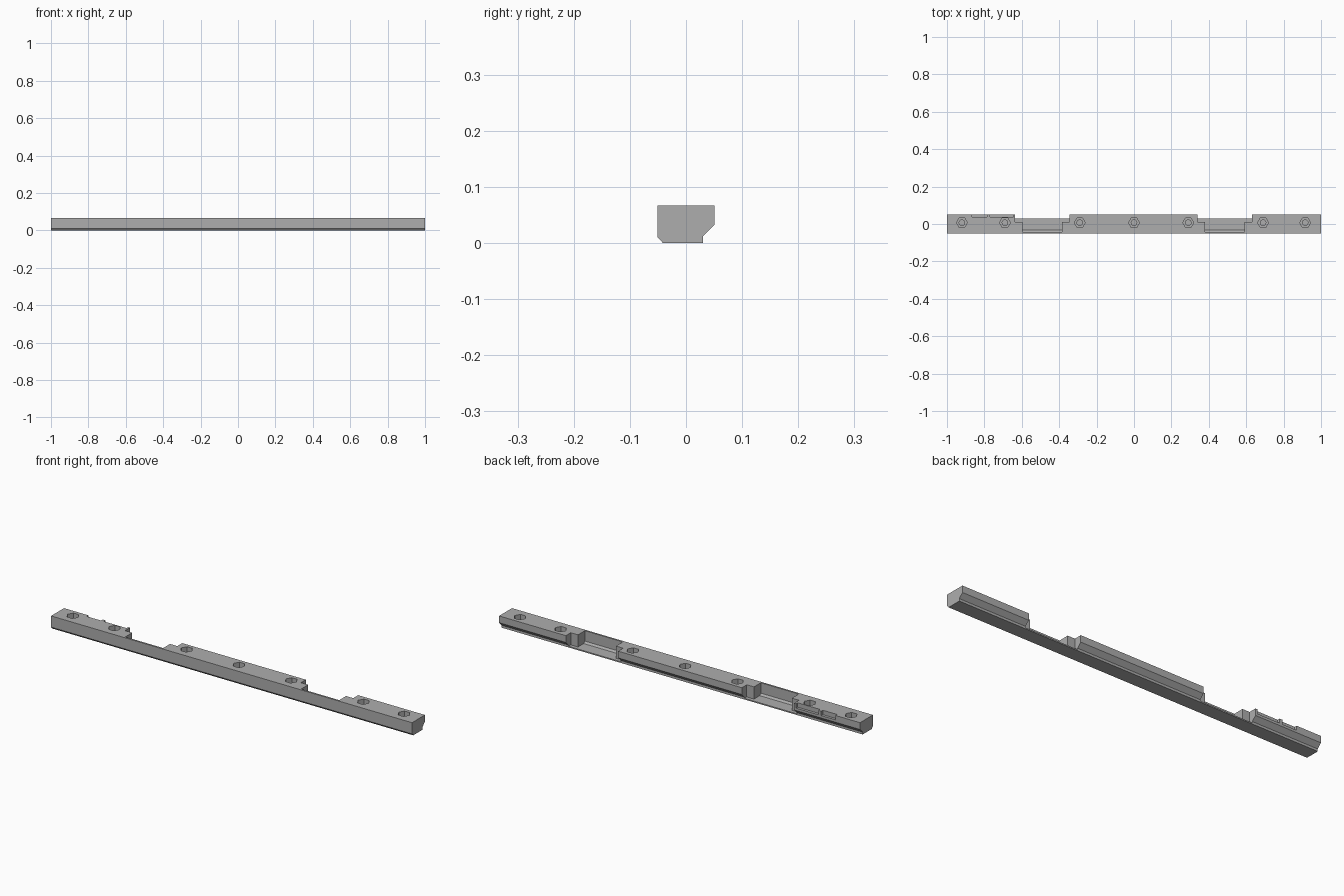
import bpy, bmesh
from mathutils import Vector

if "Cube" in bpy.data.objects:
    bpy.data.objects.remove(bpy.data.objects["Cube"], do_unlink=True)

TOP = 0.067
FLOOR = 0.006

grey = bpy.data.materials.new("plain grey")
grey.use_nodes = True
grey.diffuse_color = (0.42, 0.42, 0.42, 1)
grey.node_tree.nodes["Principled BSDF"].inputs["Base Color"].default_value = (0.42, 0.42, 0.42, 1)


def finish(bm, name):
    bmesh.ops.recalc_face_normals(bm, faces=bm.faces)
    mesh = bpy.data.meshes.new(name)
    bm.to_mesh(mesh)
    bm.free()
    mesh.materials.append(grey)
    obj = bpy.data.objects.new(name, mesh)
    bpy.context.collection.objects.link(obj)
    return obj


def prism(name, profile, x0, x1):
    """Extrude a (y, z) profile along x."""
    bm = bmesh.new()
    face = bm.faces.new([bm.verts.new((x0, y, z)) for y, z in profile])
    ext = bmesh.ops.extrude_face_region(bm, geom=[face])
    verts = [v for v in ext["geom"] if isinstance(v, bmesh.types.BMVert)]
    bmesh.ops.translate(bm, verts=verts, vec=Vector((x1 - x0, 0, 0)))
    return finish(bm, name)


def block(name, x0, x1, y0, y1, z0, z1):
    return prism(name, [(y0, z0), (y1, z0), (y1, z1), (y0, z1)], x0, x1)


def bore(name, x, y, radius, sides, z0):
    """Upright cylinder from z0 to above the top."""
    bm = bmesh.new()
    bmesh.ops.create_cone(bm, cap_ends=True, segments=sides, radius1=radius,
                          radius2=radius, depth=0.1)
    # Turn the hexagons so that their points face along x
    if sides == 6:
        for v in bm.verts:
            v.co.x, v.co.y = v.co.y, v.co.x
    bmesh.ops.translate(bm, verts=bm.verts, vec=Vector((x, y, z0 + 0.05)))
    return finish(bm, name)


def cut(target, cutter):
    mod = target.modifiers.new("cut", 'BOOLEAN')
    mod.operation = 'DIFFERENCE'
    mod.solver = 'EXACT'
    mod.object = cutter
    bpy.context.view_layer.objects.active = target
    bpy.ops.object.modifier_apply(modifier=mod.name)
    bpy.data.objects.remove(cutter, do_unlink=True)


# Main rail with chamfered lower edges
rail = prism("rail", [(-0.051, 0.011), (-0.041, 0), (0.03, 0), (0.03, 0.012),
                      (0.051, 0.033), (0.051, TOP), (-0.051, TOP)], -1, 1)

# Two stepped pockets, open to the back, leaving a thin front wall
for cx in (-0.49, 0.485):
    inner = [(-0.042, 0.1), (-0.042, 0.015), (-0.033, FLOOR), (0.1, FLOOR), (0.1, 0.1)]
    cut(rail, prism("pocket_cutter", inner, cx - 0.105, cx + 0.105))
    cut(rail, block("step_cutter", cx - 0.145, cx + 0.145, 0.012, 0.1, FLOOR, 0.1))

# Two shallow notches on the back upper edge
for x0, x1 in ((-0.865, -0.785), (-0.77, -0.645)):
    cut(rail, block("notch_cutter", x0, x1, 0.038, 0.1, 0.045, 0.1))

# Hexagonal nut recesses with a round bore beneath
for x in (-0.92, -0.69, -0.29, 0, 0.29, 0.69, 0.915):
    cut(rail, bore("nut_cutter", x, 0.007, 0.029, 6, 0.04))
    cut(rail, bore("bolt_cutter", x, 0.007, 0.015, 16, 0.01))
